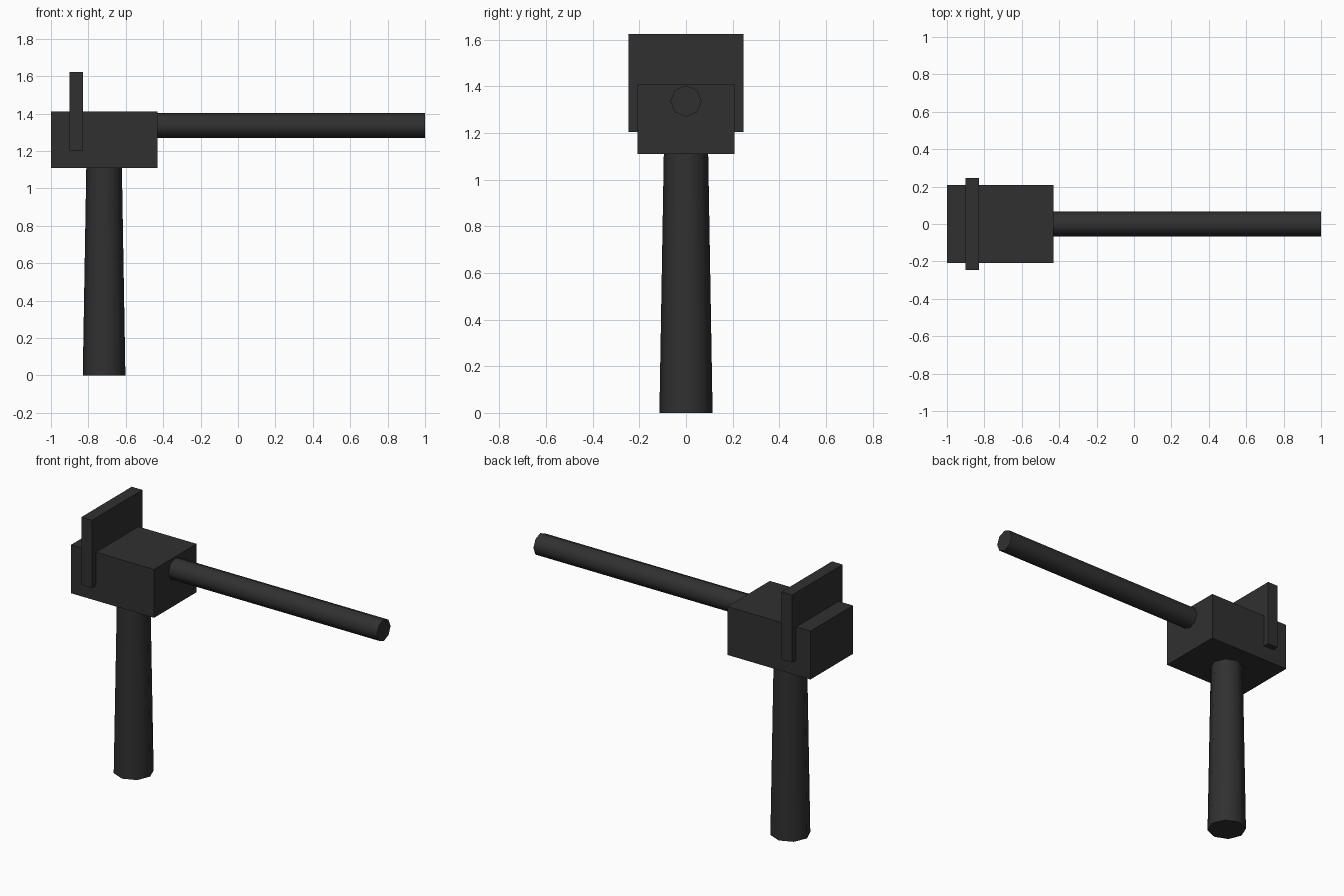
import bpy
from math import radians

cube = bpy.data.objects.get("Cube")
if cube:
    bpy.data.objects.remove(cube, do_unlink=True)

# Single dark grey colour
grey = bpy.data.materials.new("dark_grey")
grey.use_nodes = True
colour = (0.03, 0.03, 0.03, 1)
grey.diffuse_color = colour
grey.node_tree.nodes["Principled BSDF"].inputs["Base Color"].default_value = colour


def finish(name):
    obj = bpy.context.object
    obj.name = name
    obj.data.materials.append(grey)
    return obj


def box(name, low, high):
    centre = [(a + b) / 2 for a, b in zip(low, high)]
    bpy.ops.mesh.primitive_cube_add(size=1, location=centre)
    obj = finish(name)
    obj.scale = [b - a for a, b in zip(low, high)]
    bpy.ops.object.transform_apply(location=False, rotation=False, scale=True)


def rod(name, r1, r2, length, centre, rotation=(0, 0, 0)):
    bpy.ops.mesh.primitive_cone_add(vertices=8, radius1=r1, radius2=r2, depth=length,
                                    location=centre, rotation=rotation)
    finish(name)
    bpy.ops.object.shade_smooth_by_angle(angle=radians(60))


# Body block and the wider upright plate through it
box("body", (-1, -0.208, 1.11), (-0.43, 0.208, 1.41))
box("upright_plate", (-0.902, -0.247, 1.203), (-0.829, 0.247, 1.623))

# Tapered handle, and the long bar out of the side
rod("handle", 0.114, 0.095, 1.12, (-0.716, 0, 0.56))
rod("bar", 0.067, 0.067, 1.45, (0.275, 0, 1.336), (0, radians(90), 0))
